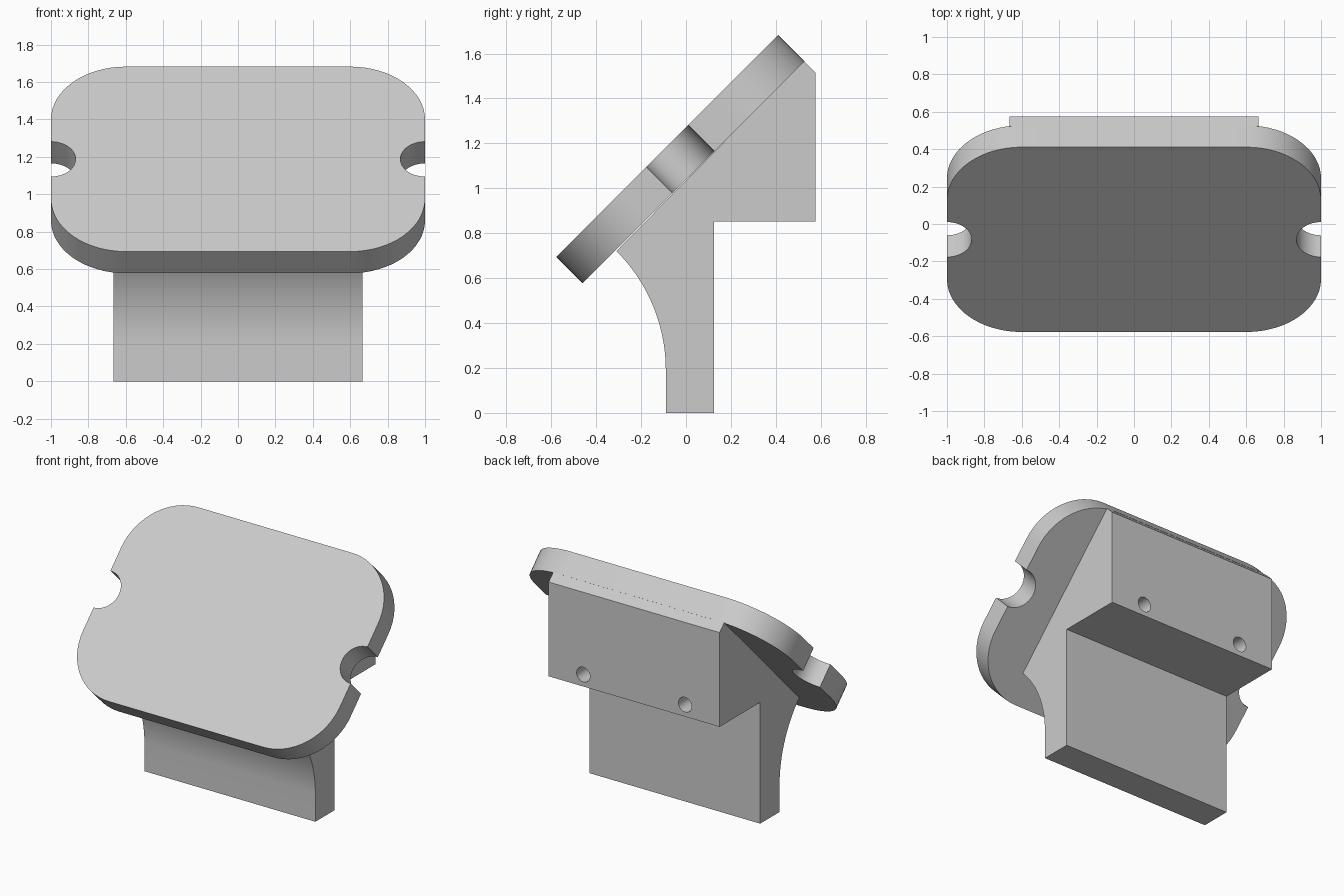
import bpy, bmesh
from math import sin, cos, pi, radians
from mathutils import Matrix, Vector

if "Cube" in bpy.data.objects:
    bpy.data.objects.remove(bpy.data.objects["Cube"])

grey = bpy.data.materials.new("plain_grey")
grey.use_nodes = True
colour = (0.6, 0.6, 0.6, 1)
grey.diffuse_color = colour
grey.node_tree.nodes["Principled BSDF"].inputs["Base Color"].default_value = colour


def arc(cx, cy, r, start, end, steps=16):
    """Points along a circular arc, angles in degrees."""
    angles = [radians(start + (end - start) * i / steps) for i in range(steps + 1)]
    return [(cx + r * cos(a), cy + r * sin(a)) for a in angles]


def extrude(name, outline, depth, matrix):
    """Solid from a flat outline, centred on its depth, then placed by matrix."""
    bm = bmesh.new()
    face = bm.faces.new([bm.verts.new((u, v, -depth / 2)) for u, v in outline])
    new = bmesh.ops.extrude_face_region(bm, geom=[face])["geom"]
    verts = [g for g in new if isinstance(g, bmesh.types.BMVert)]
    bmesh.ops.translate(bm, verts=verts, vec=(0, 0, depth))
    bmesh.ops.recalc_face_normals(bm, faces=bm.faces)
    bm.transform(matrix)
    mesh = bpy.data.meshes.new(name)
    bm.to_mesh(mesh)
    bm.free()
    mesh.materials.append(grey)
    obj = bpy.data.objects.new(name, mesh)
    bpy.context.collection.objects.link(obj)
    return obj


def select(obj):
    bpy.ops.object.select_all(action="DESELECT")
    obj.select_set(True)
    bpy.context.view_layer.objects.active = obj


# Tilted plate: rounded rectangle with a half-round notch in each end
half_len, thick, corner, notch = 0.699, 0.164, 0.4, 0.132
top = half_len - corner
half = (arc(1 - corner, -top, corner, -90, 0)
        + arc(1, 0, notch, 270, 90, 24)
        + arc(1 - corner, top, corner, 0, 90))
outline = half + [(-x, -y) for x, y in half]
tilt = Matrix.Rotation(radians(45), 4, "X")
front_centre = Vector((0, -0.083, 1.188))
into_plate = Vector((0, sin(pi / 4), -cos(pi / 4)))
plate = extrude("tilted_plate", outline, thick,
                Matrix.Translation(front_centre + into_plate * thick / 2) @ tilt)

# Bracket: side profile (y, z) with a concave front, swept across x
profile = [(0.125, 0), (0.125, 0.853), (0.576, 0.853), (0.576, 1.516), (0.525, 1.567)]
profile += arc(-0.84, 0.19, 0.75, 45, 0, 24) + [(-0.09, 0)]
to_side = Matrix(((0, 0, 1, 0), (1, 0, 0, 0), (0, 1, 0, 0), (0, 0, 0, 1)))
bracket = extrude("bracket", profile, 1.33, to_side)

# Two blind screw holes in the back of the bracket
for side in (-1, 1):
    place = Matrix.Translation((side * 0.396, 0.576, 0.937)) @ Matrix.Rotation(pi / 2, 4, "X")
    cutter = extrude("hole_cutter", arc(0, 0, 0.052, 0, 345, 23), 0.6, place)
    cutter.hide_render = True
    select(bracket)
    cut = bracket.modifiers.new("screw_hole", "BOOLEAN")
    cut.operation, cut.solver, cut.object = "DIFFERENCE", "EXACT", cutter
    bpy.ops.object.modifier_apply(modifier=cut.name)
    bpy.data.objects.remove(cutter)

for obj in (plate, bracket):
    select(obj)
    bpy.ops.object.shade_smooth_by_angle(angle=radians(30))
